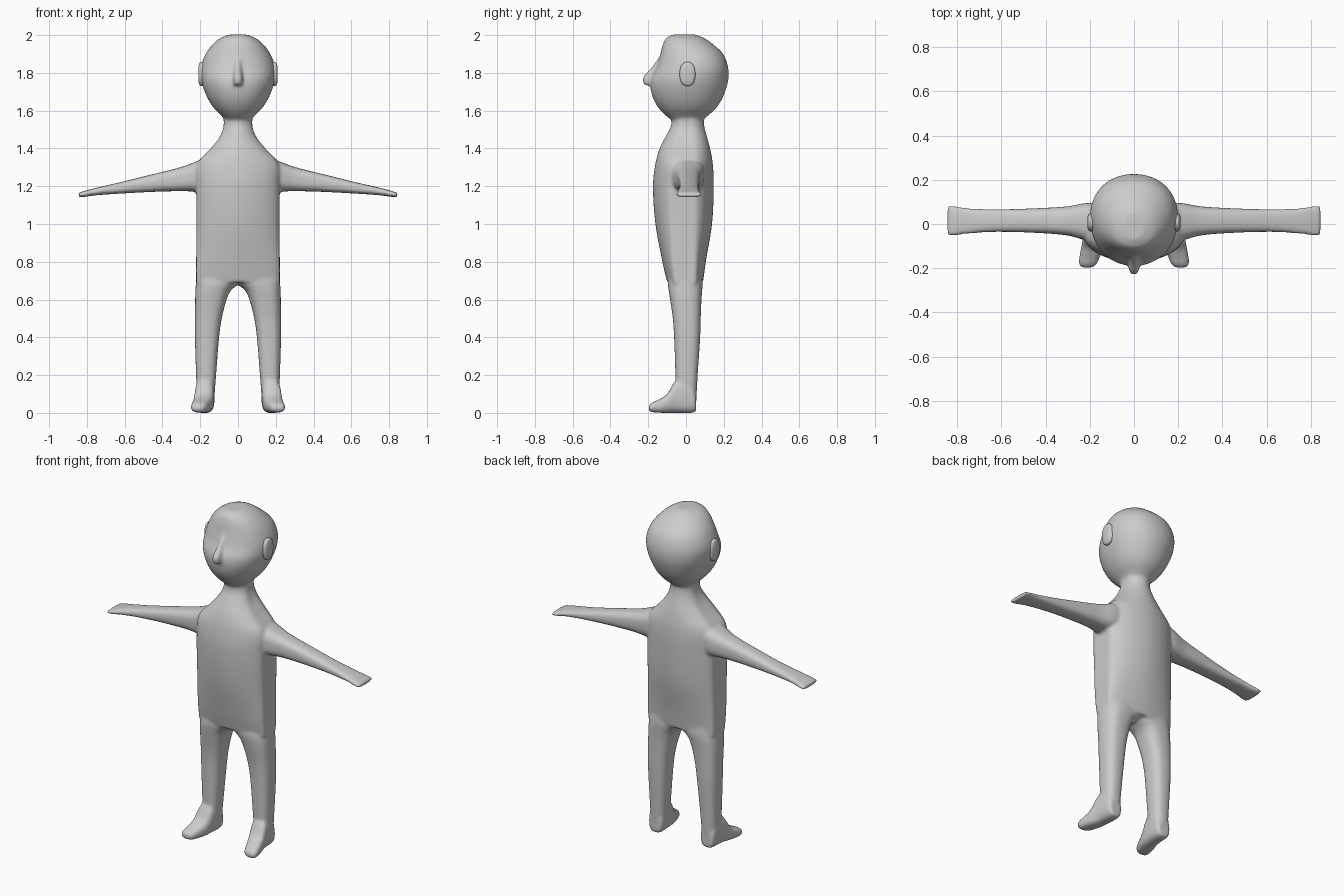
import bpy, bmesh, math

skin = bpy.data.materials.new("plain grey")
skin.diffuse_color = (0.6, 0.6, 0.6, 1)


def smooth_rows(rows, steps=6):
    """Cubic interpolation between key sections."""
    def tangent(i, c):
        a, b = rows[max(i - 1, 0)], rows[min(i + 1, len(rows) - 1)]
        return (b[c] - a[c]) / (b[0] - a[0])
    out = []
    for i in range(len(rows) - 1):
        p, q = rows[i], rows[i + 1]
        d = q[0] - p[0]
        for k in range(steps):
            t = k / steps
            h = (2*t**3 - 3*t*t + 1, t**3 - 2*t*t + t, 3*t*t - 2*t**3, t**3 - t*t)
            row = [p[0] + d * t]
            for c in range(1, len(p)):
                row.append(h[0]*p[c] + h[1]*d*tangent(i, c) + h[2]*q[c] + h[3]*d*tangent(i + 1, c))
            out.append(row)
    return out + [list(rows[-1])]


def loft(bm, axis, rows, n=2.0, mirror=1, seg=40):
    """Rows: position, a min, a max, b min, b max, half height of flat sides."""
    place = {'x': lambda t, a, b: (t, a, b), 'y': lambda t, a, b: (a, t, b),
             'z': lambda t, a, b: (a, b, t)}[axis]
    rings = []
    for t, a0, a1, b0, b1, flat in smooth_rows(rows):
        ring = []
        for i in range(seg):
            ang = (i + 0.5) / seg * math.tau
            c, s = math.cos(ang), math.sin(ang)
            a = (a0 + a1) / 2 + (a1 - a0) / 2 * math.copysign(abs(c) ** (2 / n), c)
            b = (b0 + b1) / 2 + math.copysign(flat + ((b1 - b0) / 2 - flat) * abs(s) ** (2 / n), s)
            x, y, z = place(t, a, b)
            ring.append(bm.verts.new((x * mirror, y, z)))
        rings.append(ring)
    for r, q in zip(rings, rings[1:]):
        for i in range(seg):
            j = (i + 1) % seg
            bm.faces.new((r[i], r[j], q[j], q[i]))
    bm.faces.new(rings[0][::-1])
    bm.faces.new(rings[-1])


def finish(bm, name):
    bmesh.ops.recalc_face_normals(bm, faces=bm.faces)
    me = bpy.data.meshes.new(name)
    bm.to_mesh(me)
    bm.free()
    me.materials.append(skin)
    me.shade_smooth()
    ob = bpy.data.objects.new(name, me)
    bpy.context.collection.objects.link(ob)
    return ob


bm = bmesh.new()
# torso and neck
loft(bm, 'z', [(0.69, -.222, .222, -.100, .090, .05), (0.8, -.222, .222, -.125, .105, .055),
               (1.0, -.220, .220, -.162, .138, .055), (1.2, -.220, .220, -.175, .147, .055),
               (1.32, -.215, .215, -.162, .142, .05), (1.40, -.145, .145, -.140, .128, .045),
               (1.46, -.098, .098, -.110, .112, .035), (1.52, -.076, .076, -.080, .097, .02),
               (1.60, -.080, .080, -.080, .095, .01)], n=1.8)
# head
loft(bm, 'z', [(1.55, -.068, .068, -.075, .088, 0), (1.575, -.090, .090, -.108, .118, 0),
               (1.61, -.125, .125, -.142, .157, 0), (1.66, -.158, .158, -.172, .190, 0),
               (1.72, -.184, .184, -.188, .214, 0), (1.77, -.197, .197, -.185, .225, 0),
               (1.83, -.197, .197, -.157, .223, 0), (1.90, -.172, .172, -.136, .197, 0),
               (1.95, -.135, .135, -.123, .145, 0), (1.985, -.092, .092, -.104, .095, 0),
               (2.003, -.045, .045, -.070, .050, 0)], n=2.15)
# nose ridge
loft(bm, 'z', [(1.735, -.022, .022, -.218, -.12, 0), (1.75, -.026, .026, -.229, -.12, 0),
               (1.78, -.025, .025, -.226, -.12, 0), (1.82, -.020, .020, -.190, -.10, 0),
               (1.88, -.016, .016, -.146, -.08, 0)], n=2.4)
for side in (1, -1):
    # arm and flat hand
    loft(bm, 'x', [(0.10, -.080, .090, 1.18, 1.37, 0), (0.21, -.075, .095, 1.172, 1.335, 0),
                   (0.30, -.052, .080, 1.174, 1.302, 0), (0.45, -.040, .071, 1.170, 1.264, 0),
                   (0.62, -.036, .067, 1.161, 1.222, 0), (0.75, -.044, .072, 1.152, 1.192, 0),
                   (0.82, -.054, .083, 1.143, 1.173, 0), (0.845, -.052, .082, 1.142, 1.165, 0)],
         n=2.8, mirror=side)
    # leg
    loft(bm, 'z', [(0.02, .130, .215, -.050, .052, 0), (0.2, .116, .222, -.056, .062, 0),
                   (0.4, .100, .228, -.063, .075, 0), (0.5, .086, .228, -.070, .078, 0),
                   (0.6, .060, .227, -.084, .082, 0), (0.65, .036, .225, -.092, .086, 0),
                   (0.69, -.01, .223, -.096, .088, 0), (0.75, -.02, .220, -.085, .082, 0)],
         n=2.6, mirror=side)
    # foot
    loft(bm, 'y', [(0.054, .135, .212, .006, .10, 0), (0.03, .125, .220, 0, .16, 0),
                   (-.05, .126, .228, 0, .175, 0), (-.10, .137, .238, 0, .100, 0),
                   (-.15, .155, .247, .001, .068, 0), (-.18, .168, .249, .004, .054, 0),
                   (-.197, .185, .240, .010, .040, 0)], n=2.8, mirror=side)

body = finish(bm, "body")
remesh = body.modifiers.new("blend parts", 'REMESH')
remesh.mode = 'VOXEL'
remesh.voxel_size = 0.008
remesh.use_smooth_shade = True
soften = body.modifiers.new("soften joins", 'SMOOTH')
soften.factor = 0.5
soften.iterations = 9

# ears
for side, label in ((1, "right"), (-1, "left")):
    bm = bmesh.new()
    loft(bm, 'x', [(0.165, -.030, .045, 1.735, 1.850, 0), (0.192, -.034, .050, 1.730, 1.858, 0),
                   (0.204, -.030, .046, 1.736, 1.852, 0), (0.210, -.018, .034, 1.755, 1.832, 0)],
         n=2.3, mirror=side)
    finish(bm, label + "_ear")
